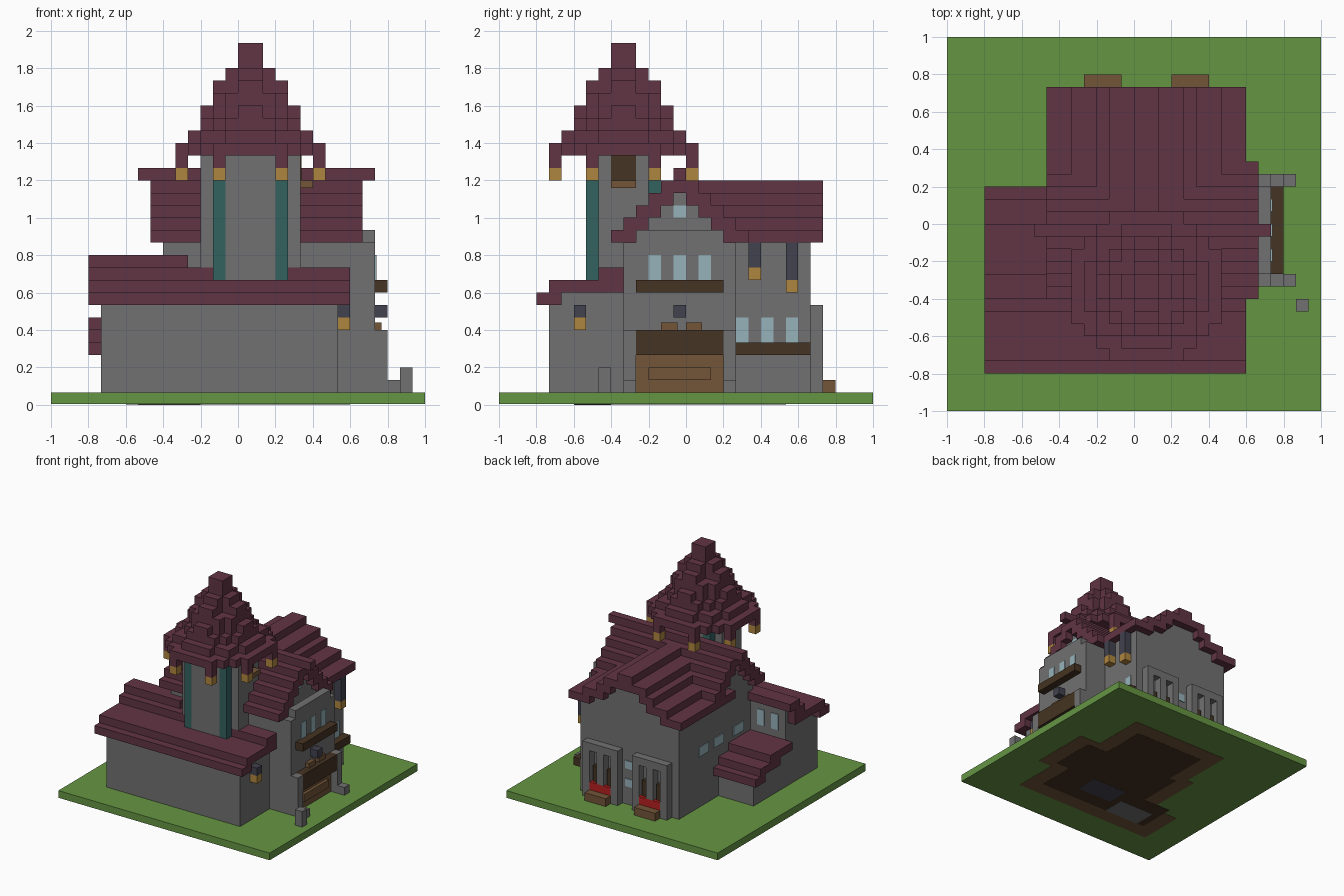
import bpy
import bmesh
import math
from mathutils import Matrix, Vector

default = bpy.data.objects.get("Cube")
if default:
    bpy.data.objects.remove(default, do_unlink=True)

UNIT = 1 / 15       # one block
THIN = 0.1          # plate thickness in blocks


def material(name, r, g, b):
    mat = bpy.data.materials.new(name)
    mat.use_nodes = True
    mat.diffuse_color = (r, g, b, 1)
    mat.node_tree.nodes["Principled BSDF"].inputs["Base Color"].default_value = (r, g, b, 1)
    return mat


grass = material("grass green", .13, .30, .055)
roof = material("maroon roof", .12, .035, .058)
stone = material("grey stone", .165, .165, .165)
teal = material("teal column", .034, .122, .117)
amber = material("amber lantern", .43, .24, .05)
dark = material("dark timber", .06, .034, .016)
wood = material("brown wood", .17, .09, .04)
glass = material("pale glass", .31, .45, .50)
slate = material("slate", .054, .054, .08)
red = material("red flowers", .48, .014, .014)


def part(name, mat, *boxes):
    """One object made of blocks, each given as x range, y range, z range."""
    bm = bmesh.new()
    for xs, ys, zs in boxes:
        spans = (xs, ys, zs)
        centre = Vector([sum(s) / 2 for s in spans]) * UNIT
        size = Vector([abs(s[1] - s[0]) for s in spans]) * UNIT
        matrix = Matrix.Translation(centre) @ Matrix.Diagonal(size).to_4x4()
        bmesh.ops.create_cube(bm, size=1, matrix=matrix)
    mesh = bpy.data.meshes.new(name)
    bm.to_mesh(mesh)
    bm.free()
    mesh.materials.append(mat)
    obj = bpy.data.objects.new(name, mesh)
    bpy.context.collection.objects.link(obj)
    return obj


def gable(name, widths, middle, roof_run, wall_run, floor, along_x):
    """Stepped gable roof with stone infill below the shingles."""
    tiles, infill = [], []

    def add(target, run, across, z):
        xs, ys = (run, across) if along_x else (across, run)
        target.append((xs, ys, (z, z + 1)))

    for i, w in enumerate(widths):
        z = floor + i
        inner = widths[i + 1] - 1 if i + 1 < len(widths) else 0
        if inner > 0:
            add(tiles, roof_run, (middle - w, middle - inner), z)
            add(tiles, roof_run, (middle + inner, middle + w), z)
            add(infill, wall_run, (middle - inner, middle + inner), z)
        else:
            add(tiles, roof_run, (middle - w, middle + w), z)
    part(name + "_roof", roof, *tiles)
    part(name + "_infill", stone, *infill)


def disc(r, z0, z1, cx=1, cy=-5):
    """Stepped round slab of radius r."""
    out = []
    for i in range(r):
        depth = int(math.sqrt(r * r - (i + .5) ** 2) + .61)
        out.append(((cx - i - 1, cx + i + 1), (cy - depth, cy + depth), (z0, z1)))
    return out


def lantern(name, x, y, z, hanger, top):
    part(name + "_light", amber, ((x, x + 1), (y, y + 1), (z, z + 1)))
    part(name + "_hanger", hanger, ((x, x + 1), (y, y + 1), (z + 1, top)))


# Ground slab and the floor seen under it
part("ground", grass, ((-15, 15), (-15, 15), (.08, 1)))
part("floor_border", wood, ((-11, 9), (-11, -5), (.05, .1)),
     ((-7, 11), (-5, 3), (.05, .1)), ((-6, 8), (3, 10), (.05, .1)))
part("floor_centre", dark, ((-9, 7), (-9, -4), (.03, .07)),
     ((-5, 9), (-4, 2), (.03, .07)), ((-4, 6), (2, 8), (.03, .07)))
part("floor_stone", slate, ((-2, 3), (-7, -4), (.01, .05)))
part("floor_opening", stone, ((-8, -3), (-9, -6), (0, .04)))

# Main body with its two crossing gables
part("main_walls", stone, ((-6, 8), (-5, 10), (1, 13)), ((8, 9), (-5, 4), (1, 13)))
gable("back_gable", (8, 6, 4, 3, 1), 1, (0, 11), (0, 10), 13, False)
gable("cross_gable", (5.5, 4.5, 3.5, 2.5, 1.5), -.5, (-7, 10), (-6, 9), 13, True)
part("ridge", roof, ((-8, 11), (-1, 0), (18, 19)))

# Front hall with a lean-to roof
part("front_walls", stone, ((-11, 8), (-11, -5), (1, 8)), ((-11, 8), (-10, -5), (8, 9)))
part("front_roof", roof, ((-12, 9), (-12, -10), (8, 9)), ((-12, 9), (-11, -5), (9, 10)),
     ((-12, 9), (-7, -5), (10, 11)), ((-12, -4), (-6, -4), (11, 12)))

# Side wing and its low stepped roof
part("wing_walls", stone, ((-11, -6), (-5, -4.5), (1, 11)), ((-11, -6), (-5, 2), (1, 4)),
     ((-11, -6), (-5, 1), (4, 5)), ((-11, -6), (-5, -2), (5, 6)))
part("wing_roof", roof, ((-12, -6), (1, 3), (4, 5)), ((-12, -6), (-2, 2), (5, 6)),
     ((-12, -6), (-4.5, 0), (6, 7)))
part("wing_windows", glass,
     *[((x, x + 1), (-4.5, -4.5 + THIN), (8, 10)) for x in (-10, -8)])
part("side_windows", glass,
     *[((-6 - THIN, -6), (y, y + 2), (7.5, 8.7)) for y in (-3, 1, 4)])

# Entrance facade
part("facade", stone, ((9, 11), (-5, 4), (1, 13)), ((10, 11), (-4, 3), (13, 14)))
part("facade_windows", glass,
     *[((11, 11 + THIN), (y, y + 1), (10, 12)) for y in (-3, -1, 1)])
part("attic_window", glass, ((9, 9 + THIN), (-1, 0), (15, 16)))
part("balcony", dark, ((11, 12), (-4, 3), (9, 10)))
part("awning", dark, ((11, 12), (-4, 3), (4, 6)))
part("door", wood, ((11, 11 + THIN), (-4, 3), (1, 4)))
part("door_counter", wood, ((11, 11.5), (-3, 2), (2, 3)))
part("awning_boxes", wood, ((11, 11.5), (-2, -.7), (6, 6.6)), ((11, 11.5), (0, 1.3), (6, 6.6)))
part("door_lamp", slate, ((11, 12), (-1, 0), (7, 8)))
for side, y in (("front", -5), ("back", 3)):
    part(side + "_pillar", stone, ((11, 12), (y, y + 1), (1, 6)), ((12, 13), (y, y + 1), (1, 2)))
part("path_post", stone, ((13, 14), (-7, -6), (1, 3)))

# Windows and planter beside the entrance
part("ground_windows", glass,
     *[((8, 8 + THIN), (y, y + 1), (5, 7)) for y in (4, 6, 8)])
part("window_planter", dark, ((8, 9), (4, 10), (4, 5)))
lantern("wall_lantern_a", 8, 5, 10, slate, 13)
lantern("wall_lantern_b", 8, 8, 9, slate, 13)
lantern("hall_lantern", 8, -9, 6, slate, 8)

# Framed back windows with flower boxes
for side, c in (("left", 4.5), ("right", -2.5)):
    part(side + "_frame", stone, ((c - 2.5, c + 2.5), (10, 11), (7, 8)),
         ((c - .5, c + .5), (10, 11), (3, 7)),
         *[((c + s * 1.5, c + s * 2.5), (10, 11), (1, 7)) for s in (-1, 1)])
    part(side + "_flowers", red, ((c - 1.5, c + 1.5), (10, 11), (2, 3)))
    part(side + "_flower_box", wood, ((c - 1.5, c + 1.5), (10, 12), (1, 2)))
    part(side + "_pots", dark,
         *[((c + s - .3, c + s + .3), (10, 10.6), (3, 5)) for s in (-1, 1)])
part("back_windows", glass,
     *[((.4, 1.6), (10, 10 + THIN), (z, z + 1)) for z in (3.3, 5.6)])

# Tower
part("tower_walls", stone, ((-1, 3), (-8, -2), (9, 20)), ((-3, 5), (-7, -3), (9, 20)))
for x in (-2, 3):
    for y in (-8, -3):
        part("tower_column", teal, ((x, x + 1), (y, y + 1), (9, 20)))
part("tower_window", dark, ((5, 5 + THIN), (-6, -4), (18, 20)))
part("tower_sill", wood, ((5, 6), (-6, -4), (17.4, 18)))

# Spire of stepped discs, with cross-shaped ribs
tiers = disc(6, 20, 21) + disc(5, 21, 22) + disc(4, 22, 23) + disc(3, 23, 25)
tiers += disc(2, 25, 27) + disc(1, 27, 29)
for reach, z in ((4, 23), (3, 25)):
    tiers += [((1 - reach, 1 + reach), (-6, -4), (z, z + 1)),
              ((0, 2), (-5 - reach, -5 + reach), (z, z + 1))]
part("spire", roof, *tiers)

# Lanterns hanging from the spire eave
for a, b in ((2.5, 5.5), (5.5, 2.5)):
    for sx in (-1, 1):
        for sy in (-1, 1):
            lantern("eave_lantern", .5 + sx * a, -5.5 + sy * b, 18, roof, 20)
